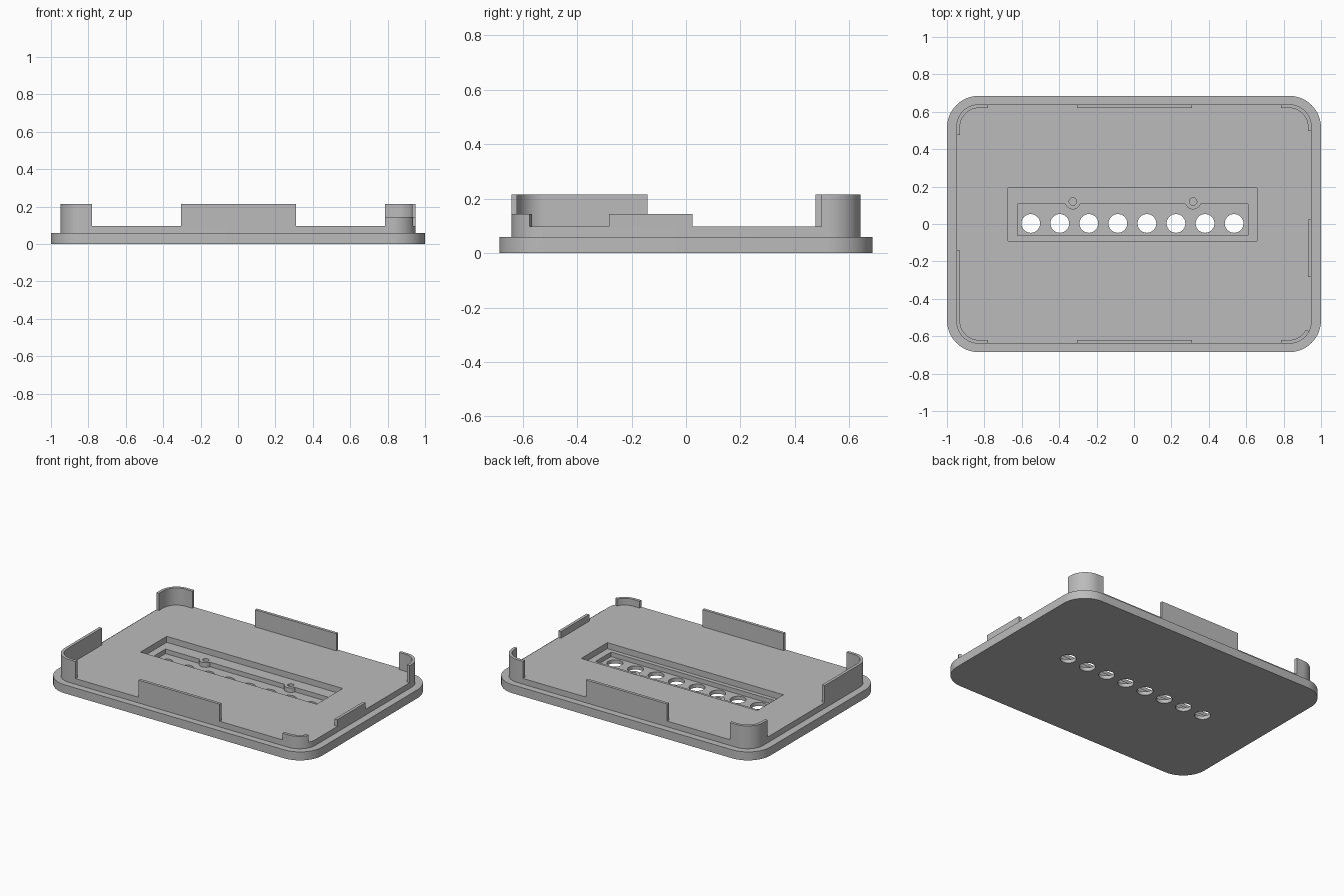
import bpy, bmesh, math

if "Cube" in bpy.data.objects:
    bpy.data.objects.remove(bpy.data.objects["Cube"])

grey = bpy.data.materials.new("light_grey")
grey.diffuse_color = (0.5, 0.5, 0.5, 1)
grey.use_nodes = True
grey.node_tree.nodes["Principled BSDF"].inputs["Base Color"].default_value = grey.diffuse_color

STEP_Z, TOP, LOW = 0.097, 0.214, 0.143
LX, LY, LR, T = 0.95, 0.64, 0.12, 0.02   # rim half sizes, corner radius, wall thickness


def prism(name, pts, z0, z1):
    """Extrude a flat outline between two heights."""
    bm = bmesh.new()
    face = bm.faces.new([bm.verts.new((x, y, z0)) for x, y in pts])
    up = bmesh.ops.extrude_face_region(bm, geom=[face])["geom"]
    for v in up:
        if isinstance(v, bmesh.types.BMVert):
            v.co.z = z1
    bmesh.ops.recalc_face_normals(bm, faces=bm.faces)
    me = bpy.data.meshes.new(name)
    bm.to_mesh(me)
    bm.free()
    me.materials.append(grey)
    ob = bpy.data.objects.new(name, me)
    bpy.context.collection.objects.link(ob)
    return ob


def arc(cx, cy, r, a0, a1, n):
    return [(cx + r * math.cos(math.radians(a0 + (a1 - a0) * i / n)),
             cy + r * math.sin(math.radians(a0 + (a1 - a0) * i / n))) for i in range(n + 1)]


def rounded(hx, hy, r):
    pts = []
    for sx, sy, a in ((1, 1, 0), (-1, 1, 90), (-1, -1, 180), (1, -1, 270)):
        pts += arc(sx * (hx - r), sy * (hy - r), r, a, a + 90, 16)
    return pts


def rect(x0, x1, y0, y1):
    return [(x0, y0), (x1, y0), (x1, y1), (x0, y1)]


def disc(x, y, r):
    return arc(x, y, r, 0, 360, 40)[:-1]


def combine(target, other, op):
    """Boolean the second object into the first and drop it."""
    mod = target.modifiers.new("cut", 'BOOLEAN')
    mod.operation, mod.object, mod.solver = op, other, 'EXACT'
    bpy.context.view_layer.objects.active = target
    bpy.ops.object.modifier_apply(modifier=mod.name)
    bpy.data.objects.remove(other, do_unlink=True)


def corner_wall(name, sx, sy, x_end, y_end, top, start=0):
    """Thin wall following one rounded corner, with legs to x_end and y_end."""
    def path(r):
        pts = arc(LX - LR, LY - LR, r, start, 90, 16)
        pts = [(sx * x, sy * y) for x, y in pts]
        if y_end is not None:
            pts.insert(0, (sx * (LX - LR + r), y_end))
        return pts + [(x_end, sy * (LY - LR + r))]
    return prism(name, path(LR) + path(LR - T)[::-1], STEP_Z, top)


# Lid: base plate with a smaller raised step
lid = prism("lid_plate", rounded(1, 0.685, 0.17), 0, 0.058)
combine(lid, prism("step", rounded(LX, LY, LR), 0.03, STEP_Z), 'UNION')

# Two-level pocket with screw bosses
combine(lid, prism("ledge", rect(-0.674, 0.658, -0.09, 0.192), 0.056, 0.2), 'DIFFERENCE')
well = prism("well", rect(-0.623, 0.61, -0.062, 0.107), 0.025, 0.2)
for x in (-0.327, 0.316):
    combine(well, prism("boss", disc(x, 0.12, 0.042), 0, 0.3), 'DIFFERENCE')
combine(lid, well, 'DIFFERENCE')
for x in (-0.327, 0.316):
    combine(lid, prism("screw_hole", disc(x, 0.12, 0.02), 0.025, 0.2), 'DIFFERENCE')

# Row of eight through holes
for i in range(8):
    combine(lid, prism("hole", disc(-0.552 + i * 0.1553, 0.003, 0.05), -0.1, 0.2), 'DIFFERENCE')

# Corner walls
corner_wall("back_left_wall", -1, 1, -0.78, 0.475, TOP)
corner_wall("back_right_wall", 1, 1, 0.785, 0.498, TOP)
corner_wall("front_left_wall", -1, -1, -0.78, -0.142, TOP)
corner_wall("front_right_wall", 1, -1, 0.785, None, LOW, 27)

# Straight walls on the front, back and right
prism("front_wall", rect(-0.305, 0.31, -LY, -LY + T), STEP_Z, TOP)
prism("back_wall", rect(-0.305, 0.31, LY - T, LY), STEP_Z, TOP)
prism("right_wall", rect(LX - T, LX, -0.283, 0.023), STEP_Z, LOW)

bpy.ops.object.select_all(action='SELECT')
bpy.ops.object.shade_smooth_by_angle(angle=math.radians(30))
